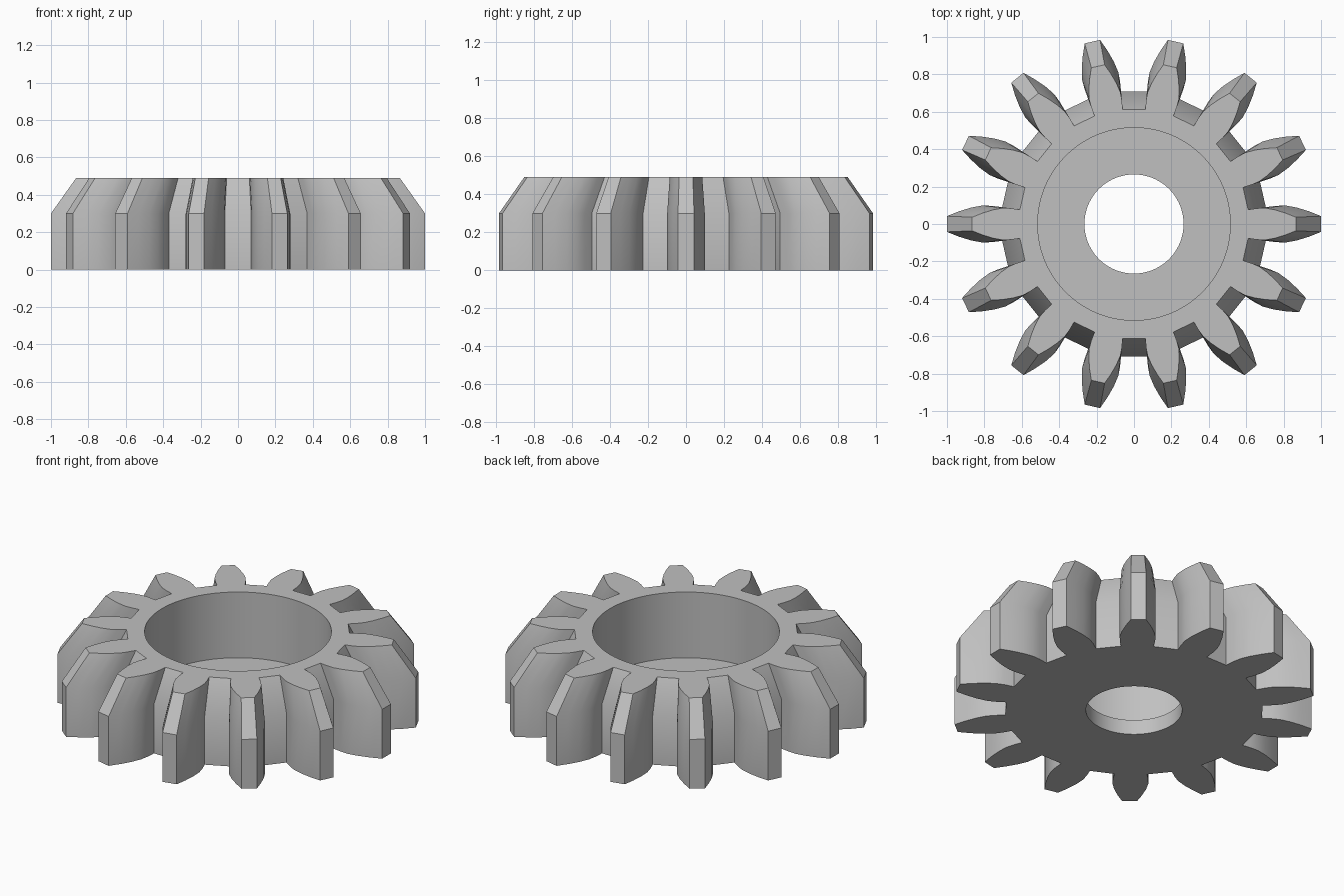
import bpy, bmesh
from math import cos, sin, tau, radians

cube = bpy.data.objects.get("Cube")
if cube:
    bpy.data.objects.remove(cube, do_unlink=True)

TEETH = 14
HEIGHT, BEVEL_START, BEVEL_SCALE = 0.49, 0.30, 0.865
BORE_R, RECESS_R, FLOOR_Z = 0.265, 0.515, 0.09
BORE_SIDES = 96

# Half tooth, root to tip: distance from axis, half width
FLANK = [(0.705, 0.089), (0.76, 0.097), (0.81, 0.099),
         (0.87, 0.088), (0.935, 0.068), (1.0, 0.042)]


def gear_outline():
    tooth = [(r, -w) for r, w in FLANK] + [(r, w) for r, w in reversed(FLANK)]
    points = []
    for i in range(TEETH):
        c, s = cos(tau * i / TEETH), sin(tau * i / TEETH)
        points += [(x * c - y * s, x * s + y * c) for x, y in tooth]
    return points


def circle(radius):
    return [(radius * cos(tau * i / BORE_SIDES), radius * sin(tau * i / BORE_SIDES))
            for i in range(BORE_SIDES)]


bm = bmesh.new()


def ring(points, z, scale=1.0):
    return [bm.verts.new((x * scale, y * scale, z)) for x, y in points]


def bridge(a, b):
    for i in range(len(a)):
        j = (i + 1) % len(a)
        bm.faces.new((a[i], a[j], b[j], b[i]))


def cap(outer, inner, direction):
    edges = [bm.edges.get((loop[i - 1], loop[i]))
             for loop in (outer, inner) for i in range(len(loop))]
    bmesh.ops.triangle_fill(bm, use_beauty=True, edges=edges, normal=(0, 0, direction))


# Toothed outer wall: straight, then tapering in
outline = gear_outline()
base = ring(outline, 0)
shoulder = ring(outline, BEVEL_START)
top = ring(outline, HEIGHT, BEVEL_SCALE)
bridge(base, shoulder)
bridge(shoulder, top)

# Stepped bore: wide recess, floor, narrow through hole
rim = ring(circle(RECESS_R), HEIGHT)
floor_edge = ring(circle(RECESS_R), FLOOR_Z)
hole_top = ring(circle(BORE_R), FLOOR_Z)
hole_base = ring(circle(BORE_R), 0)
for a, b in ((rim, floor_edge), (floor_edge, hole_top), (hole_top, hole_base)):
    bridge(a, b)

# Flat top and underside
cap(top, rim, 1)
cap(base, hole_base, -1)
bmesh.ops.recalc_face_normals(bm, faces=bm.faces[:])

mesh = bpy.data.meshes.new("bevelled_gear")
bm.to_mesh(mesh)
bm.free()
gear = bpy.data.objects.new("bevelled_gear", mesh)
bpy.context.collection.objects.link(gear)

# Plain grey material
grey = bpy.data.materials.new("plain_grey")
grey.use_nodes = True
colour = (0.53, 0.53, 0.53, 1)
grey.diffuse_color = colour
grey.node_tree.nodes["Principled BSDF"].inputs["Base Color"].default_value = colour
mesh.materials.append(grey)

bpy.ops.object.select_all(action='DESELECT')
gear.select_set(True)
bpy.context.view_layer.objects.active = gear
bpy.ops.object.shade_smooth_by_angle(angle=radians(30))
